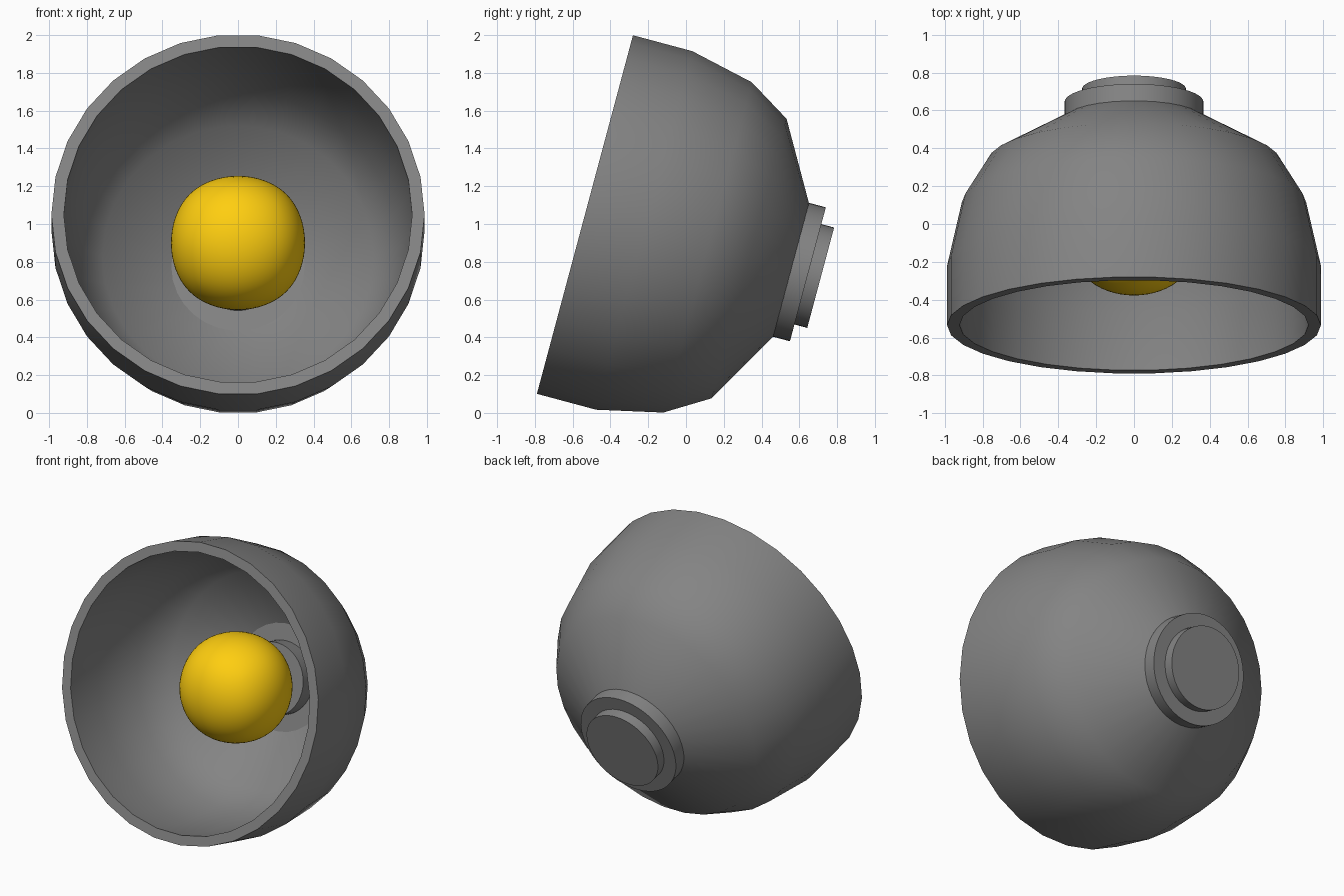
import bpy, bmesh
from math import radians, cos, sin, pi
from mathutils import Matrix

if "Cube" in bpy.data.objects:
    bpy.data.objects.remove(bpy.data.objects["Cube"])

# Lamp frame: local z runs from the open rim towards the back, tipped 15 degrees down
FRAME = Matrix.Translation((0, -0.535, 1.05)) @ Matrix.Rotation(radians(-105), 4, 'X')


def material(name, r, g, b):
    mat = bpy.data.materials.new(name)
    mat.diffuse_color = (r, g, b, 1)
    mat.use_nodes = True
    mat.node_tree.nodes["Principled BSDF"].inputs["Base Color"].default_value = mat.diffuse_color
    return mat


grey = material("dark grey", 0.23, 0.23, 0.23)
yellow = material("yellow", 1.0, 0.62, 0.005)


def add_object(name, bm, matrix, mat, angle):
    bmesh.ops.recalc_face_normals(bm, faces=bm.faces)
    mesh = bpy.data.meshes.new(name)
    bm.to_mesh(mesh)
    bm.free()
    obj = bpy.data.objects.new(name, mesh)
    bpy.context.collection.objects.link(obj)
    obj.matrix_world = matrix
    mesh.materials.append(mat)
    bpy.ops.object.select_all(action='DESELECT')
    obj.select_set(True)
    bpy.context.view_layer.objects.active = obj
    bpy.ops.object.shade_smooth_by_angle(angle=radians(angle))
    return obj


def lathe(name, profile, sides, loop=False):
    """Spin (depth, radius) points round local z; close the profile or cap both ends."""
    bm = bmesh.new()
    rings = [[bm.verts.new((r * cos(2 * pi * i / sides), r * sin(2 * pi * i / sides), t))
              for i in range(sides)] for t, r in profile]
    pairs = list(zip(rings, rings[1:]))
    if loop:
        pairs.append((rings[-1], rings[0]))
    else:
        bm.faces.new(rings[0])
        bm.faces.new(rings[-1])
    for a, b in pairs:
        for i in range(sides):
            j = (i + 1) % sides
            bm.faces.new((a[i], a[j], b[j], b[i]))
    return add_object(name, bm, FRAME, grey, 35)


# Thick bell-shaped shade: inside from the back to the rim, then outside to the back
inner = [(1.07, 0.335), (0.86, 0.717), (0.655, 0.845), (0.32, 0.922), (0, 0.922)]
outer = [(0, 0.988), (0.325, 0.988), (0.672, 0.91), (0.90, 0.77), (1.13, 0.367)]
lathe("shade", inner + outer, 30, loop=True)

# Collar plugging the back of the shade, its rear step, and the socket holding the bulb
lathe("collar", [(1.06, 0.367), (1.222, 0.367)], 48)
lathe("rear_step", [(1.20, 0.275), (1.292, 0.275)], 48)
lathe("socket", [(0.945, 0.242), (1.10, 0.242)], 48)

# Bulb: a subdivided cube
bm = bmesh.new()
bmesh.ops.create_cube(bm, size=0.845)
bulb = add_object("bulb", bm, Matrix.Translation((0, -0.023, 0.9)), yellow, 180)
sub = bulb.modifiers.new("Subdivision", 'SUBSURF')
sub.levels = sub.render_levels = 4
